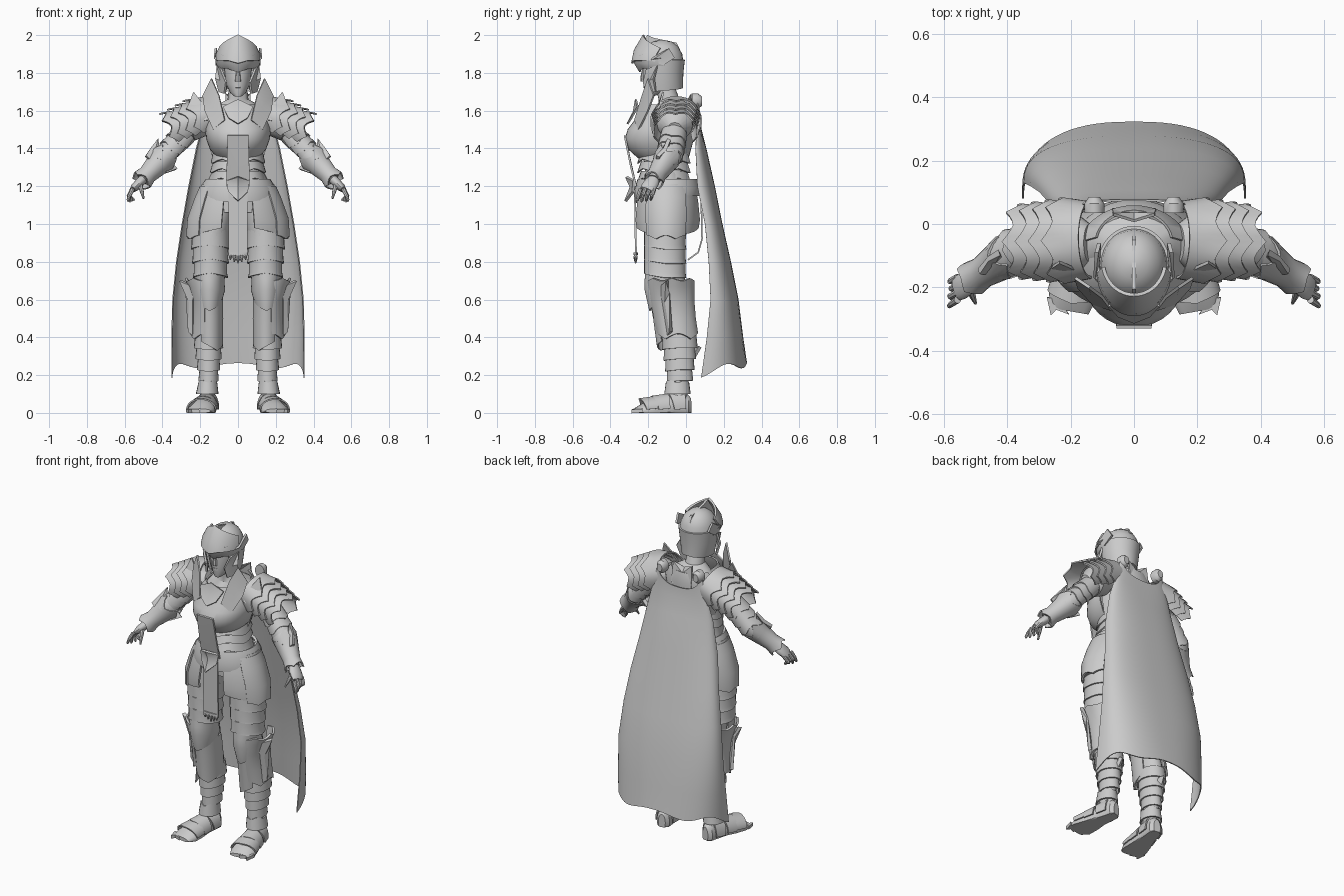
import bpy, bmesh, math
from mathutils import Vector, Matrix


def finish(name, bm, mir, thick):
    bmesh.ops.remove_doubles(bm, verts=bm.verts, dist=0.0005)
    bmesh.ops.recalc_face_normals(bm, faces=bm.faces)
    me = bpy.data.meshes.new(name)
    bm.to_mesh(me)
    bm.free()
    ob = bpy.data.objects.new(name, me)
    bpy.context.collection.objects.link(ob)
    if thick:
        m = ob.modifiers.new("thick", 'SOLIDIFY')
        m.thickness, m.offset = thick, 0
    if mir:
        ob.modifiers.new("mirror", 'MIRROR').use_mirror_merge = False


def part(name, rings, A=(0, 0, 0), B=(0, 0, 1), a=None, n=20, tip={}, mir=True, thick=.008, e=1):
    """Loft elliptical rings (t, rx, ry, cx, cy) along A->B; a = angle span of an open shell, 0 = front."""
    A, B = Vector(A), Vector(B)
    d = (B - A).normalized()
    ref = Vector((0, 0, 1)) if abs(d.y) > .8 else Vector((0, 1, 0))
    y = (ref - d * ref.dot(d)).normalized()
    M = Matrix((y.cross(d), y, d)).transposed()
    a0, a1 = a or (0, 360)
    cols = n + 1 if a else n
    pw = lambda v: math.copysign(abs(v) ** e, v)
    bm, rows = bmesh.new(), []
    for i, r in enumerate(rings):
        t, rx, ry, cx, cy = (tuple(r) + (0, 0))[:5]
        row = []
        for k in range(cols):
            u = k / n
            g = math.radians(a0 + (a1 - a0) * u)
            z = t * (B - A).length + (tip[i](u) if i in tip else 0)
            p = A + M @ Vector((cx + rx * pw(math.sin(g)), cy - ry * pw(math.cos(g)), z))
            p.z = max(p.z, 0)
            row.append(bm.verts.new(p))
        rows.append(row)
    for r0, r1 in zip(rows, rows[1:]):
        for k in range(n):
            j = (k + 1) % cols
            bm.faces.new((r0[k], r0[j], r1[j], r1[k]))
    if not a:
        bm.faces.new(rows[0])
        bm.faces.new(rows[-1])
    finish(name, bm, mir, thick if a else 0)


def plate(name, pts, thick=.01, mir=True):
    bm = bmesh.new()
    vs = [bm.verts.new(p) for p in pts]
    c = bm.verts.new(sum((Vector(p) for p in pts), Vector()) / len(pts))
    for i in range(len(vs)):
        bm.faces.new((vs[i - 1], vs[i], c))
    finish(name, bm, mir, thick)


def peak(h, k=1):
    return lambda u: h * max(0, 1 - abs(2 * u - 1) * k)


def zig(h, m):
    return lambda u: h * (1 - abs(2 * ((u * m) % 1) - 1)) ** 1.5


# torso, breastplate and back plate
part("torso", [(1.06, .17, .11, 0, -.1), (1.22, .165, .12, 0, -.1), (1.3, .125, .105, 0, -.11), (1.38, .125, .115, 0, -.12),
               (1.46, .15, .14, 0, -.11), (1.55, .175, .12, 0, -.08), (1.62, .13, .085, 0, -.06), (1.66, .055, .055, 0, -.09),
               (1.76, .045, .05, 0, -.12)], n=24, mir=False)
part("breastplate", [(1.37, .12, .13, 0, -.12), (1.395, .145, .18, 0, -.12), (1.45, .165, .2, 0, -.12), (1.5, .17, .185, 0, -.12),
                     (1.56, .155, .15, 0, -.11), (1.63, .1, .13, 0, -.11)], a=(-95, 95), tip={0: peak(-.02)}, mir=False, e=.9)
part("back_plate", [(1.36, .135, .12, 0, -.12), (1.46, .165, .15, 0, -.11), (1.58, .17, .135, 0, -.08), (1.64, .12, .1, 0, -.06)],
     a=(100, 260), tip={0: peak(-.05)}, mir=False)
plate("chest_gem_plate", [(-.08, -.255, 1.62), (0, -.265, 1.66), (.08, -.255, 1.62), (.05, -.29, 1.56), (0, -.31, 1.53), (-.05, -.29, 1.56)], mir=False)
plate("collar_wing", [(.07, -.27, 1.55), (.13, -.25, 1.5), (.175, -.2, 1.6), (.185, -.17, 1.68), (.14, -.2, 1.77), (.1, -.23, 1.68)])
plate("shoulder_wing", [(.16, -.18, 1.55), (.24, -.17, 1.53), (.265, -.14, 1.62), (.235, -.12, 1.7), (.19, -.14, 1.64)])
plate("back_collar", [(-.07, .045, 1.56), (.07, .045, 1.56), (.065, .03, 1.69), (0, .01, 1.66), (-.065, .03, 1.69)], mir=False)

# waist lames, tabard, belt
for i in range(3):
    z = 1.24 + i * .05
    part("waist_lame", [(z - .02, .148 - i * .004, .145, 0, -.11), (z + .04, .128, .125, 0, -.11)],
         a=(-155, 155), n=26, tip={0: zig(.025, 4)}, mir=False)
plate("tabard", [(-.055, -.325, 1.47), (.055, -.325, 1.47), (.06, -.29, 1.3), (.06, -.265, 1.2), (-.06, -.265, 1.2), (-.06, -.29, 1.3)], mir=False)
part("belt", [(1.15, .2, .165, 0, -.1), (1.19, .192, .17, 0, -.1), (1.235, .165, .15, 0, -.1)], a=(-180, 180), n=32,
     tip={0: peak(-.04, 2), 1: peak(-.02, 2)}, mir=False, thick=.015)
plate("buckle", [(-.06, -.275, 1.23), (0, -.315, 1.25), (.06, -.275, 1.23), (.05, -.28, 1.17), (0, -.32, 1.12), (-.05, -.28, 1.17)], .015, mir=False)

# front and back hanging cloths with fringe
plate("front_cloth", [(-.05, -.27, 1.18), (.05, -.27, 1.18), (.05, -.265, .83), (-.05, -.265, .83)], mir=False)
part("cloth_hem", [(.835, .052, .012, 0, -.266), (.85, .052, .012, 0, -.266)], mir=False)
for i in range(5):
    x = -.04 + i * .02
    part("tassel", [(0, .003, .003), (.6, .009, .011), (1, .006, .006)], (x, -.267, .79 + .01 * abs(i - 2)), (x, -.267, .84), n=8, mir=False)
for s, q in (((.04, .08, 1.15), (.04, .085, .92)), ((.04, .085, .92), (.03, .065, .85)), ((.03, .065, .85), (.02, .01, .81))):
    plate("back_cloth", [(-s[0], s[1], s[2]), s, q, (-q[0], q[1], q[2])], .008, mir=False)

# hip skirt plates
part("tasset", [(.96, .25, .165, 0, -.1), (1.02, .248, .172, 0, -.1), (1.12, .22, .162, 0, -.1), (1.21, .185, .145, 0, -.1)],
     a=(20, 168), tip={0: lambda u: .04 * (2 * u - 1) ** 2 - .02}, thick=.012)
part("side_tasset", [(.94, .268, .16, 0, -.1), (1.03, .262, .172, 0, -.1), (1.14, .222, .168, 0, -.1), (1.2, .195, .15, 0, -.1)],
     a=(50, 125), tip={0: zig(-.02, 2)}, thick=.012)

# legs
part("leg", [(.06, .04, .055, .165, -.045), (.15, .036, .048, .16, -.045), (.25, .048, .065, .155, -.025), (.42, .062, .092, .152, -.045),
             (.55, .058, .095, .15, -.075), (.66, .06, .095, .148, -.095), (.8, .08, .1, .146, -.115), (.95, .092, .112, .142, -.11),
             (1.08, .09, .11, .11, -.1)])
for i in range(3):
    z = .74 + i * .075
    part("thigh_lame", [(z - .025, .09 + i * .005, .108, .146, -.11), (z, .084 + i * .006, .106, .146, -.112), (z + .07, .084 + i * .005, .106, .145, -.112)],
         a=(-180, 180), n=28, tip={0: peak(.025, 2), 2: zig(.018, 4)})
part("knee_cop", [(.6, .062, .1, .15, -.09), (.65, .078, .125, .15, -.09), (.7, .074, .115, .15, -.1), (.73, .08, .112, .15, -.1)],
     a=(-95, 95), tip={0: peak(-.06), 3: zig(.03, 3)})
part("greave_guard", [(.42, .095, .105, .152, -.045), (.5, .085, .108, .152, -.06), (.6, .083, .115, .155, -.075), (.67, .1, .12, .16, -.08), (.7, .115, .122, .16, -.08)],
     a=(15, 170), tip={0: zig(-.03, 2), 4: zig(.015, 3)}, thick=.012)
part("shin_plate", [(.38, .066, .1, .15, -.05), (.5, .068, .105, .15, -.065), (.61, .066, .11, .15, -.08)], a=(-110, 40), tip={0: peak(-.05)})
plate("knee_wing", [(.235, -.12, .6), (.22, -.14, .66), (.26, -.12, .68), (.305, -.1, .7), (.27, -.09, .64), (.26, -.08, .43), (.235, -.09, .41)], .02)
for i in range(4):
    z = .18 + i * .058
    r = .044 + i * .008
    part("shin_lame", [(z - .01, r + .006, r + .022, .156, -.032), (z + .06, r, r + .018, .155, -.035)],
         a=(-180, 180), n=24, tip={1: peak(.03, 2), 0: peak(-.01, 2)})
plate("calf_spur", [(.15, .02, .27), (.165, .045, .3), (.16, .075, .35), (.14, .05, .34), (.14, .03, .31)], .02)

# feet
part("foot", [(0, .022, .05, 0, .03), (.06, .04, .07, 0, .03), (.3, .047, .09, 0, .03), (.45, .052, .065, 0, .02), (.62, .064, .065, 0, .015),
              (.85, .075, .04, 0, .01), (1, .06, .012, 0, .01)], (.15, .025, 0), (.203, -.275, 0), n=24)
for t in (.12, .4, .62):
    part("foot_lame", [(t, .05 + t * .03, .098 - t * .06, 0, .025), (t + .2, .058 + t * .03, .09 - t * .06, 0, .02)],
         (.15, .025, 0), (.203, -.275, 0), a=(88, 272), tip={1: peak(.03)})
plate("toe_spike", [(.235, -.24, .012), (.275, -.23, .012), (.262, -.288, .008), (.245, -.27, .01), (.205, -.285, .01)], .02)
part("ankle_cuff", [(.1, .056, .066, .163, -.045), (.16, .046, .058, .16, -.045)], a=(-180, 180), tip={1: zig(.02, 4)})

# shoulders: overlapping fanned lames
part("shoulder", [(0, .05, .06), (.3, .085, .1), (.7, .085, .095), (1, .04, .04)], (.14, -.06, 1.57), (.31, -.06, 1.5))
for i in range(4):
    t = .08 + i * .2
    r = .098 - i * .004
    part("pauldron_lame", [(t, r, r * 1.2), (t + .2, r * 1.08, r * 1.28), (t + .36, r * 1.24, r * 1.36)],
         (.12, -.05, 1.59), (.335, -.055, 1.5), a=(-218, 38), n=30, tip={2: zig(.035, 5)})

# arms
S, E, W = (.22, -.05, 1.54), (.375, -.085, 1.37), (.505, -.17, 1.235)
part("upper_arm", [(0, .06, .065), (.5, .06, .062), (1, .047, .05)], S, E)
for i in range(3):
    t = .35 + i * .22
    part("upper_arm_lame", [(t, .06 - i * .002, .064), (t + .28, .068 - i * .003, .07)], S, E, a=(-230, 50), tip={1: zig(.02, 3)})
part("forearm", [(-.08, .045, .05), (.25, .052, .052), (.7, .04, .04), (1, .033, .033)], E, W)
part("elbow_cop", [(-.15, .05, .055), (.1, .066, .066), (.3, .058, .06)], E, W, a=(-230, 50), tip={0: zig(-.03, 3), 2: zig(.02, 2)})
part("bracer", [(.25, .072, .068), (.4, .06, .058), (.8, .046, .046), (1.0, .055, .052)], E, W, a=(-180, 180), n=24,
     tip={0: zig(-.05, 4), 3: zig(.02, 4)})
plate("elbow_spike", [(.4, -.13, 1.36), (.42, -.1, 1.39), (.425, -.09, 1.45), (.46, -.11, 1.4), (.49, -.15, 1.36), (.46, -.15, 1.33)], .02)
plate("inner_elbow_spike", [(.36, -.09, 1.33), (.325, -.09, 1.29), (.38, -.13, 1.27), (.41, -.14, 1.3)], .02)

# hands
part("palm", [(-.1, .025, .028), (.3, .025, .04), (.8, .022, .042), (1.1, .014, .036)], W, (.555, -.205, 1.185), n=14)
for i in range(4):
    y = -.24 + i * .024
    b, m, t = (.557, y, 1.185), (.575 + .004 * (i % 2), y - .012, 1.15), (.572 - .012 * (i - 1), y - .02, 1.115 + .005 * abs(i - 1))
    part("finger", [(0, .012, .011), (1, .01, .01)], b, m, n=8)
    part("fingertip", [(-.1, .01, .01), (.8, .008, .008), (1, .003, .003)], m, t, n=8)
part("thumb", [(0, .014, .014), (.5, .011, .011), (1, .005, .005)], (.52, -.2, 1.215), (.5, -.25, 1.135), n=8)

# head and face
part("head", [(1.675, .018, .02, 0, -.195), (1.695, .042, .05, 0, -.17), (1.74, .064, .085, 0, -.14), (1.8, .076, .1, 0, -.13), (1.88, .08, .1, 0, -.125)], mir=False)
part("nose", [(0, .015, .012), (.3, .014, .014), (1, .006, .006)], (0, -.228, 1.755), (0, -.225, 1.83), n=8, mir=False)
part("lips", [(1.715, .006, .006, 0, -.212), (1.722, .022, .018, 0, -.208), (1.733, .02, .014, 0, -.212)], n=10, mir=False)

# helmet: dome, neck guard, visor, brow crest, cheek guards
part("helmet_dome", [(1.855, .107, .115, 0, -.128), (1.9, .1, .108, 0, -.128), (1.94, .077, .084, 0, -.126), (1.965, .045, .05, 0, -.125), (1.975, .008, .008, 0, -.125)],
     n=28, mir=False)
part("helmet_side", [(1.70, .082, .098, 0, -.12), (1.73, .087, .1, 0, -.122), (1.8, .1, .107, 0, -.127), (1.87, .108, .116, 0, -.128)],
     a=(48, 312), n=28, tip={0: peak(.02)}, mir=False, thick=.012)
part("visor", [(1.825, .1, .115, 0, -.128), (1.85, .112, .14, 0, -.13), (1.885, .114, .15, 0, -.13)], a=(-98, 98), n=24,
     tip={0: peak(-.02, 3), 2: zig(.012, 2)}, mir=False)
part("brow_crest", [(1.865, .115, .15, 0, -.135), (1.9, .112, .14, 0, -.13), (1.93, .098, .105, 0, -.118)], a=(-80, 80), n=24,
     tip={2: peak(.07), 1: peak(.02), 0: peak(-.015, 3)}, mir=False, thick=.012)
plate("crest_fin", [(0, -.285, 1.86), (0, -.255, 1.93), (0, -.205, 2.0), (0, -.17, 1.985), (0, -.05, 1.96), (0, -.03, 1.92), (0, -.13, 1.94)], .014, mir=False)
plate("cheek_guard", [(.108, -.15, 1.84), (.09, -.21, 1.82), (.062, -.225, 1.75), (.07, -.21, 1.69), (.098, -.16, 1.70), (.118, -.17, 1.77)], .012)
plate("temple_wing", [(.105, -.19, 1.87), (.125, -.17, 1.88), (.118, -.09, 1.93), (.11, -.06, 1.88), (.112, -.12, 1.84)], .012)

# cape with clasps
part("cape", [(.25, .35, .24, 0, .08), (.4, .35, .19, 0, .11), (.6, .345, .145, 0, .13), (.8, .325, .115, 0, .12), (1.0, .295, .09, 0, .1),
              (1.2, .26, .09, 0, .06), (1.4, .22, .055, 0, .05), (1.55, .18, .02, 0, .06), (1.67, .145, .015, 0, .06)],
     a=(90, 270), n=36, mir=False, thick=.006, e=.8,
     tip={0: lambda u: -.05 * abs(2 * u - 1) ** 6 + .014 * math.sin(u * 6 * math.pi + 1.5 * math.pi), 8: lambda u: -.11 * (1 - (2 * u - 1) ** 2),
          7: lambda u: -.05 * (1 - (2 * u - 1) ** 2)})
part("cape_clasp", [(0, .032, .04), (.6, .032, .04), (1, .018, .024)], (.125, .035, 1.65), (.125, .085, 1.65), n=14)

# apply modifiers, smooth with sharp edges
bpy.ops.object.select_all(action='SELECT')
bpy.context.view_layer.objects.active = bpy.context.selected_objects[0]
bpy.ops.object.convert(target='MESH')
bpy.ops.object.shade_smooth_by_angle(angle=math.radians(35))
